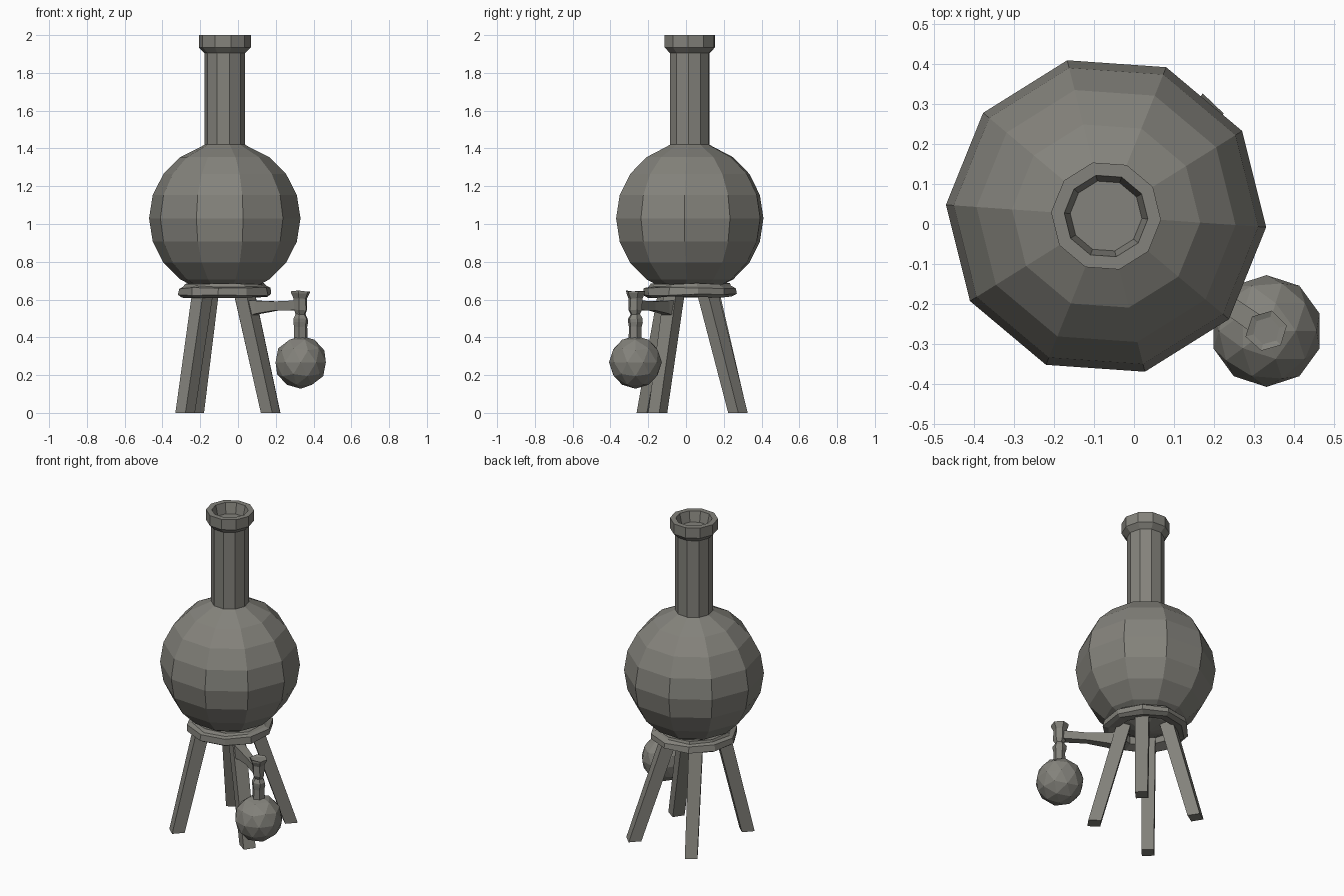
import bpy, bmesh, math, random
from mathutils import Vector, Matrix

if "Cube" in bpy.data.objects:
    bpy.data.objects.remove(bpy.data.objects["Cube"])

random.seed(4)
AXIS = (-0.07, 0.02)      # centre of the large flask
SMALL = (0.332, -0.268)   # centre of the small hanging flask

# Dark warm grey shared by every part
grey = bpy.data.materials.new("dark_grey")
grey.diffuse_color = (0.23, 0.225, 0.2, 1.0)
grey.use_nodes = True
grey.node_tree.nodes["Principled BSDF"].inputs["Base Color"].default_value = grey.diffuse_color


def finish(name, bm):
    bmesh.ops.recalc_face_normals(bm, faces=bm.faces[:])
    mesh = bpy.data.meshes.new(name)
    bm.to_mesh(mesh)
    bm.free()
    mesh.materials.append(grey)
    obj = bpy.data.objects.new(name, mesh)
    bpy.context.collection.objects.link(obj)
    return obj


def lathe(name, profile, centre, sides, turn=0.0, loop=False, jitter=0.0):
    """Spin (radius, z) points; ends are capped, or joined when loop is set."""
    bm = bmesh.new()
    rings = []
    for r, z in profile:
        ring = []
        for i in range(sides):
            a = turn + math.tau * i / sides
            rr = r + random.uniform(-jitter, jitter)
            zz = z + random.uniform(-jitter, jitter)
            ring.append(bm.verts.new((centre[0] + rr * math.cos(a),
                                      centre[1] + rr * math.sin(a), zz)))
        rings.append(ring)
    pairs = list(zip(rings, rings[1:]))
    if loop:
        pairs.append((rings[-1], rings[0]))
    else:
        bm.faces.new(rings[0])
        bm.faces.new(rings[-1])
    for a, b in pairs:
        for i in range(sides):
            j = (i + 1) % sides
            bm.faces.new((a[i], a[j], b[j], b[i]))
    return finish(name, bm)


def beam(name, stations):
    """Square bar through (centre, axis u, axis v) cross-sections."""
    bm = bmesh.new()
    rings = []
    for c, u, v in stations:
        c = Vector(c)
        rings.append([bm.verts.new(c + u * s + v * t)
                      for s, t in ((1, 1), (-1, 1), (-1, -1), (1, -1))])
    bm.faces.new(rings[0])
    bm.faces.new(rings[-1])
    for a, b in zip(rings, rings[1:]):
        for i in range(4):
            j = (i + 1) % 4
            bm.faces.new((a[i], a[j], b[j], b[i]))
    return finish(name, bm)


# Large flask: ten-sided bulb, neck and lip with a shallow mouth
bulb = [(0.402 * math.cos(math.radians(a)), 1.03 + 0.4 * math.sin(math.radians(a)))
        for a in range(-72, 73, 18)]
neck = [(0.108, 1.42), (0.108, 1.905), (0.138, 1.935), (0.138, 2.0),
        (0.105, 2.0), (0.09, 1.935)]
lathe("large_flask", [(0.03, 0.62)] + bulb + neck, AXIS, 10, math.radians(-4))

# Uneven support ring under the bulb
lathe("support_ring",
      [(0.165, 0.625), (0.225, 0.612), (0.25, 0.625), (0.248, 0.66),
       (0.22, 0.67), (0.212, 0.683), (0.17, 0.68)],
      AXIS, 10, math.radians(10), loop=True, jitter=0.005)

# Four splayed legs: (foot, top)
legs = {
    "front_left_leg": ((-0.28, -0.21), (-0.185, -0.09)),
    "front_right_leg": ((0.172, -0.15), (0.03, -0.06)),
    "back_right_leg": ((0.173, 0.275), (0.03, 0.11)),
    "back_left_leg": ((-0.23, 0.275), (-0.155, 0.12)),
}
for name, (foot, top) in legs.items():
    out = Vector((foot[0] - AXIS[0], foot[1] - AXIS[1], 0)).normalized()
    side = Vector((-out.y, out.x, 0))
    beam(name, [((*foot, 0), out * 0.037, side * 0.036),
                ((*top, 0.65), out * 0.04, side * 0.04)])

# Arm from the front right leg to the small flask, flared at the leg
start, end = Vector((0.045, -0.07, 0.55)), Vector((*SMALL, 0.57))
flat = Vector((end.x - start.x, end.y - start.y, 0)).normalized()
across, up = Vector((-flat.y, flat.x, 0)), Vector((0, 0, 1))
stations = []
for t, w, h, dz in ((0, 0.038, 0.05, -0.005), (0.2, 0.028, 0.035, 0.005),
                    (0.55, 0.022, 0.024, 0.005), (1, 0.025, 0.026, 0.0)):
    stations.append((start.lerp(end, t) + up * dz, across * w, up * h))
beam("side_arm", stations)

# Small flask: neck with knots and flared lip
lathe("small_neck",
      [(0.036, 0.36), (0.034, 0.455), (0.042, 0.48), (0.04, 0.5), (0.028, 0.52),
       (0.037, 0.545), (0.037, 0.605), (0.052, 0.635), (0.052, 0.645),
       (0.035, 0.64)],
      SMALL, 6, math.radians(15), jitter=0.003)

# Small flask: faceted bulb
bm = bmesh.new()
bmesh.ops.create_icosphere(bm, subdivisions=2, radius=0.14,
                           matrix=Matrix.Translation((*SMALL, 0.268)))
finish("small_bulb", bm)
